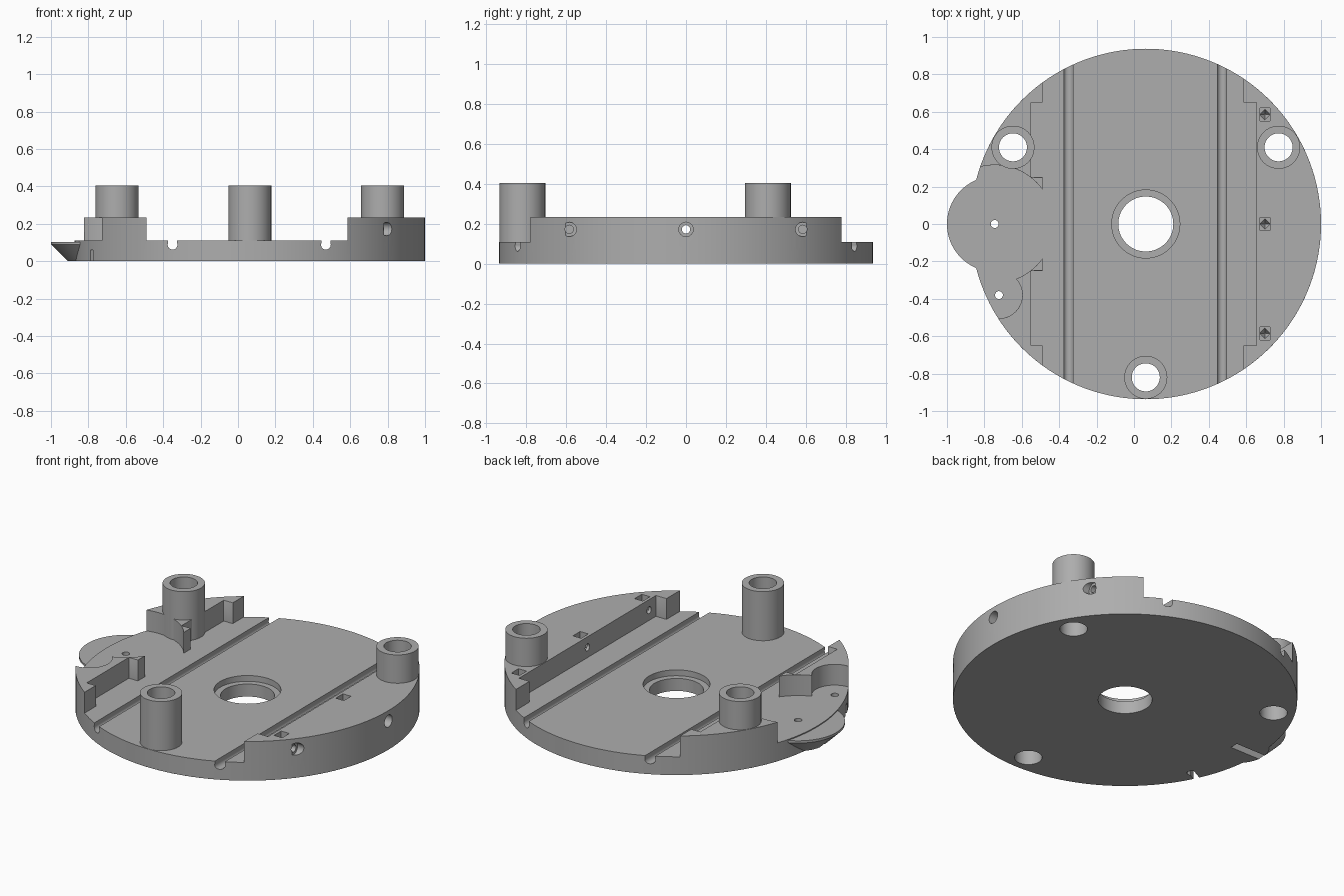
import bpy, bmesh, math
from mathutils import Matrix, Vector

if "Cube" in bpy.data.objects:
    bpy.data.objects.remove(bpy.data.objects["Cube"])

CX, R = 0.063, 0.937          # disc centre and radius
FLOOR, WALL, POST = 0.11, 0.235, 0.405
LOBE = (-0.745, 0)
PIN = (-0.722, -0.38)

gray = bpy.data.materials.new("plain gray")
gray.use_nodes = True
colour = (0.42, 0.42, 0.42, 1)
gray.diffuse_color = colour
gray.node_tree.nodes["Principled BSDF"].inputs["Base Color"].default_value = colour


def make(name, bm):
    bmesh.ops.recalc_face_normals(bm, faces=bm.faces)
    mesh = bpy.data.meshes.new(name)
    bm.to_mesh(mesh)
    bm.free()
    ob = bpy.data.objects.new(name, mesh)
    mesh.materials.append(gray)
    bpy.context.collection.objects.link(ob)
    return ob


def cylinder(name, a, b, r, r2=None, seg=48):
    """Cylinder or cone between points a and b."""
    a, b = Vector(a), Vector(b)
    d = b - a
    m = Matrix.Translation((a + b) / 2) @ d.to_track_quat('Z', 'Y').to_matrix().to_4x4()
    bm = bmesh.new()
    bmesh.ops.create_cone(bm, cap_ends=True, segments=seg, radius1=r,
                          radius2=r if r2 is None else r2, depth=d.length, matrix=m)
    return make(name, bm)


def upright(name, xy, r, z0, z1, seg=48):
    return cylinder(name, (*xy, z0), (*xy, z1), r, seg=seg)


def box(name, x, y, z, turn=0):
    bm = bmesh.new()
    size = (x[1] - x[0], y[1] - y[0], z[1] - z[0])
    mid = (sum(x) / 2, sum(y) / 2, sum(z) / 2)
    m = Matrix.Translation(mid) @ Matrix.Rotation(turn, 4, 'Z') @ Matrix.Diagonal((*size, 1))
    bmesh.ops.create_cube(bm, size=1, matrix=m)
    return make(name, bm)


def cut(targets, cutters):
    for cutter in cutters:
        for ob in targets:
            mod = ob.modifiers.new("cut", 'BOOLEAN')
            mod.operation = 'DIFFERENCE'
            mod.solver = 'EXACT'
            mod.object = cutter
            bpy.context.view_layer.objects.active = ob
            bpy.ops.object.modifier_apply(modifier=mod.name)
        bpy.data.objects.remove(cutter)


def smooth(ob):
    bpy.ops.object.select_all(action='DESELECT')
    ob.select_set(True)
    bpy.context.view_layer.objects.active = ob
    bpy.ops.object.shade_smooth_by_angle(angle=math.radians(30))


# Base disc with raised side walls left standing
base = upright("base_plate", (CX, 0), R, 0, WALL, 160)
high = (FLOOR, 0.5)
cut([base], [
    box("channel", (-0.49, 0.585), (-1.2, 1.2), high),
    box("right_recess", (0.5, 0.655), (-0.65, 0.65), high),
    box("left_recess_back", (-0.55, -0.4), (0.25, 0.65), high),
    box("left_recess_front", (-0.55, -0.4), (-0.65, -0.25), high),
    upright("lobe_clearance", LOBE, 0.315, FLOOR, 0.5, 96),
    upright("pin_clearance", PIN, 0.125, FLOOR, 0.5),
])

# Chamfer the wall tops and the bottom rim
bm = bmesh.new()
bm.from_mesh(base.data)
bmesh.ops.remove_doubles(bm, verts=bm.verts, dist=0.0005)


def rim_edge(e):
    a, b = (v.co for v in e.verts)
    low = max(a.z, b.z) < 0.001
    top = min(a.z, b.z) > WALL - 0.001
    inner = any(abs(a.x - x) + abs(b.x - x) < 0.002 for x in (0.655, -0.55))
    return low or (top and not inner)


bmesh.ops.bevel(bm, geom=[e for e in bm.edges if rim_edge(e)], offset=0.01,
                segments=1, affect='EDGES', clamp_overlap=True)
bm.to_mesh(base.data)
bm.free()

# Side lobe with undercut cone
lobe = cylinder("side_lobe", (*LOBE, 0), (*LOBE, 0.09), 0.165, 0.255, 96)
lip = upright("lobe_lip", LOBE, 0.255, 0.09, 0.104, 96)

# Centre bore with counterbore, and long round-bottomed grooves
cut([base], [upright("bore", (CX, 0), 0.147, -0.1, 0.5, 64),
             upright("counterbore", (CX, 0), 0.182, 0.075, 0.5, 64)])
for x in (-0.35, 0.47):
    cut([base], [cylinder("groove", (x, -1.2, 0.088), (x, 1.2, 0.088), 0.026, seg=24),
                 box("groove_mouth", (x - 0.0245, x + 0.0245), (-1.2, 1.2), (0.09, 0.2))])

# Screw holes through the right wall with nut pockets
for y in (-0.585, 0, 0.585):
    cut([base], [
        cylinder("screw", (0.6, y, 0.172), (1.1, y, 0.172), 0.021, seg=24),
        cylinder("screw_head", (0.78, y, 0.172), (1.1, y, 0.172), 0.036, seg=32),
        box("nut_slot", (0.673, 0.727), (y - 0.034, y + 0.034), (0.15, 0.5)),
        cylinder("nut_point", (0.7, y, 0.11), (0.7, y, 0.16), 0.004, 0.035, 4),
    ])

# Small pin holes, underside slot and rim notch
cut([base, lobe, lip], [
    upright("lobe_pin", LOBE, 0.021, -0.1, 0.5, 24),
    box("under_slot", (-1.1, -0.71), (-0.025, 0.025), (-0.1, 0.055)),
])
cut([base], [
    upright("rim_pin", PIN, 0.021, -0.1, 0.5, 24),
    box("rim_notch", (-0.88, -0.70), (-0.425, -0.39), (-0.1, 0.06), math.radians(27)),
])

# Three hollow posts, with holes continuing through the base
posts = {"front_post": -90, "left_post": 30, "right_post": 150}
for name, deg in posts.items():
    t = math.radians(deg)
    xy = (CX + 0.82 * math.cos(t), 0.82 * math.sin(t))
    post = upright(name, xy, 0.115, 0.09, POST, 64)
    cut([base, post], [upright("post_bore", xy, 0.075, -0.1, 0.6, 48)])
    smooth(post)

for ob in (base, lobe, lip):
    smooth(ob)
